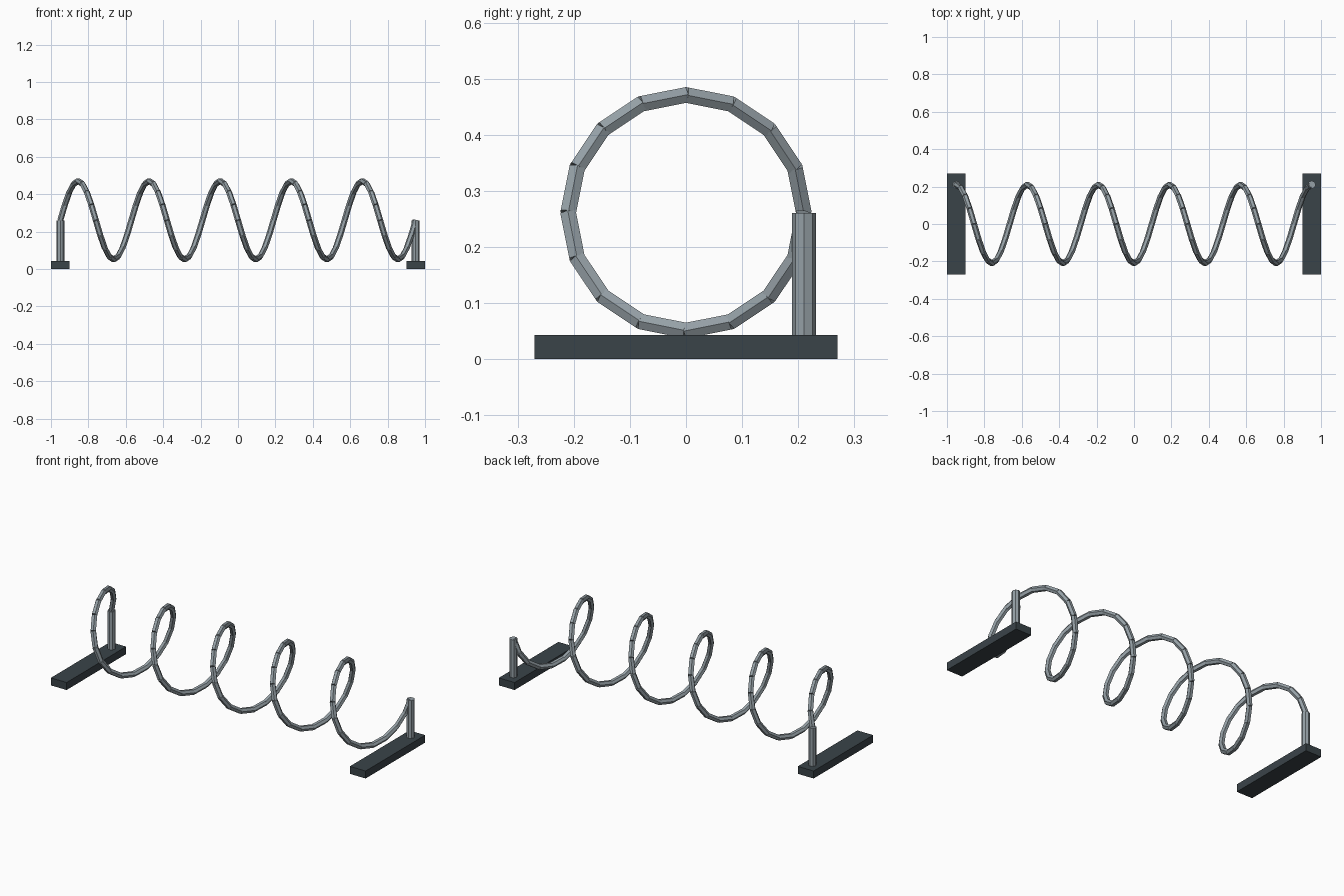
import bpy, bmesh
from math import cos, sin, tau
from mathutils import Matrix, Vector

cube = bpy.data.objects.get("Cube")
if cube:
    bpy.data.objects.remove(cube, do_unlink=True)

HALF = 0.95          # distance from the centre to each post
RADIUS = 0.21        # coil radius
AXIS_Z = 0.261       # height of the coil axis
BASE_H = 0.043
TURNS, STEPS = 5, 16


def material(name, colour):
    mat = bpy.data.materials.new(name)
    mat.use_nodes = True
    mat.diffuse_color = colour
    mat.node_tree.nodes["Principled BSDF"].inputs["Base Color"].default_value = colour
    return mat


steel = material("grey steel", (0.30, 0.35, 0.38, 1))
slate = material("dark slate", (0.042, 0.057, 0.066, 1))


def finish(bm, name, mat):
    mesh = bpy.data.meshes.new(name)
    bm.to_mesh(mesh)
    bm.free()
    mesh.materials.append(mat)
    obj = bpy.data.objects.new(name, mesh)
    bpy.context.collection.objects.link(obj)


def rod(bm, start, end, radius, sides):
    """Straight bar between two points, with a corner edge facing along x."""
    z = (end - start).normalized()
    y = Vector((1, 0, 0))
    y = (y - z * y.dot(z)).normalized()
    turn = Matrix((y.cross(z), y, z)).transposed().to_4x4()
    bmesh.ops.create_cone(bm, cap_ends=True, segments=sides, radius1=radius,
                          radius2=radius, depth=(end - start).length,
                          matrix=Matrix.Translation((start + end) / 2) @ turn)


def coil_point(i):
    a = tau * i / STEPS
    x = -HALF + 2 * HALF * i / (TURNS * STEPS)
    return Vector((x, RADIUS * cos(a), AXIS_Z + RADIUS * sin(a)))


# Coil of short straight bars
bm = bmesh.new()
for i in range(TURNS * STEPS):
    rod(bm, coil_point(i), coil_point(i + 1), 0.016, 6)
finish(bm, "coil", steel)

# Post and foot at each end
for side, sign in (("left", 1), ("right", -1)):
    bm = bmesh.new()
    rod(bm, Vector((sign * HALF, RADIUS, BASE_H)),
        Vector((sign * HALF, RADIUS, AXIS_Z)), 0.0214, 8)
    finish(bm, side + "_post", steel)

    bm = bmesh.new()
    bmesh.ops.create_cube(bm, size=1, matrix=Matrix.Translation((sign * HALF, 0, BASE_H / 2))
                          @ Matrix.Diagonal((0.1, 0.54, BASE_H, 1)))
    finish(bm, side + "_foot", slate)
